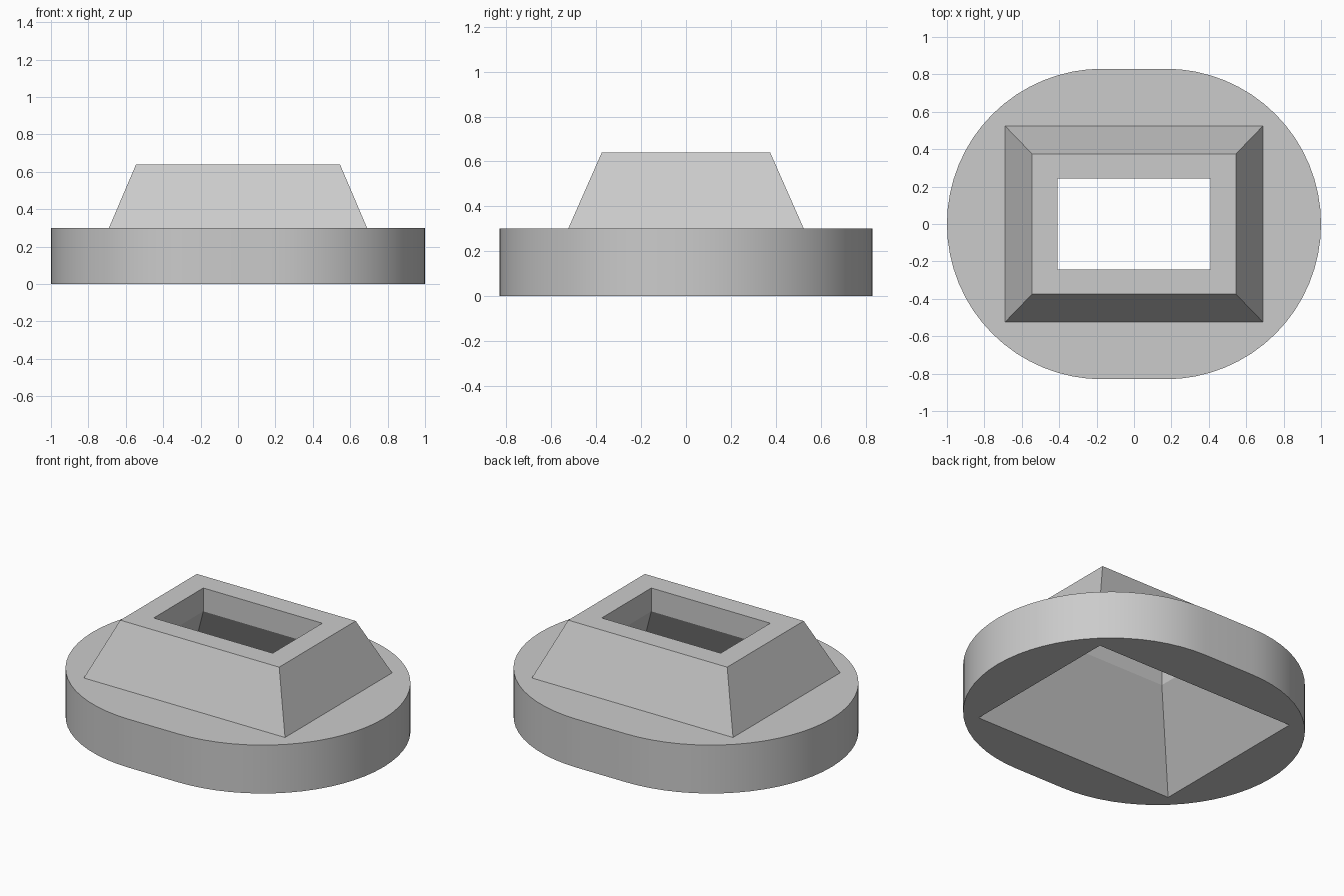
import bpy, bmesh, math

cube = bpy.data.objects.get("Cube")
if cube:
    bpy.data.objects.remove(cube, do_unlink=True)

grey = bpy.data.materials.new("plain_grey")
grey.use_nodes = True
colour = (0.6, 0.6, 0.6, 1)
grey.diffuse_color = colour
grey.node_tree.nodes["Principled BSDF"].inputs["Base Color"].default_value = colour

bm = bmesh.new()


def ring(points, z):
    """Closed loop of edges at height z."""
    verts = [bm.verts.new((x, y, z)) for x, y in points]
    for a, b in zip(verts, verts[1:] + verts[:1]):
        bm.edges.new((a, b))
    return verts


def rectangle(hx, hy, z):
    return ring([(-hx, -hy), (hx, -hy), (hx, hy), (-hx, hy)], z)


def stadium(z, radius=0.83, half_flat=0.17, steps=32):
    points = []
    for side in (1, -1):
        for i in range(steps + 1):
            a = math.pi * i / steps - side * math.pi / 2
            points.append((side * half_flat + radius * math.cos(a), radius * math.sin(a)))
    return ring(points, z)


def walls(lower, upper):
    n = len(lower)
    for i in range(n):
        j = (i + 1) % n
        bm.faces.new((lower[i], lower[j], upper[j], upper[i]))


def flat_between(outer, inner):
    """Flat face area between an outer loop and the hole inside it."""
    edges = [e for loop in (outer, inner)
             for a, b in zip(loop, loop[1:] + loop[:1])
             for e in [bm.edges.get((a, b))]]
    bm_result = bmesh.ops.triangle_fill(bm, edges=edges, use_beauty=True)
    return bm_result


# Rounded base plate
base_bottom, base_top = stadium(0), stadium(0.3)
walls(base_bottom, base_top)

# Tapered collar, its rim, the straight mouth and the flared cavity
collar = [rectangle(0.69, 0.525, 0.3), rectangle(0.545, 0.375, 0.64),
          rectangle(0.408, 0.243, 0.64), rectangle(0.408, 0.243, 0.495),
          rectangle(0.695, 0.53, 0)]
for lower, upper in zip(collar, collar[1:]):
    walls(lower, upper)

# Upper ledge and underside
flat_between(base_top, collar[0])
flat_between(base_bottom, collar[-1])
bmesh.ops.recalc_face_normals(bm, faces=bm.faces[:])

mesh = bpy.data.meshes.new("hollow_collar_base")
bm.to_mesh(mesh)
bm.free()
mesh.materials.append(grey)
body = bpy.data.objects.new("hollow_collar_base", mesh)
bpy.context.collection.objects.link(body)

bpy.ops.object.select_all(action="DESELECT")
body.select_set(True)
bpy.context.view_layer.objects.active = body
bpy.ops.object.shade_smooth_by_angle(angle=math.radians(20))
